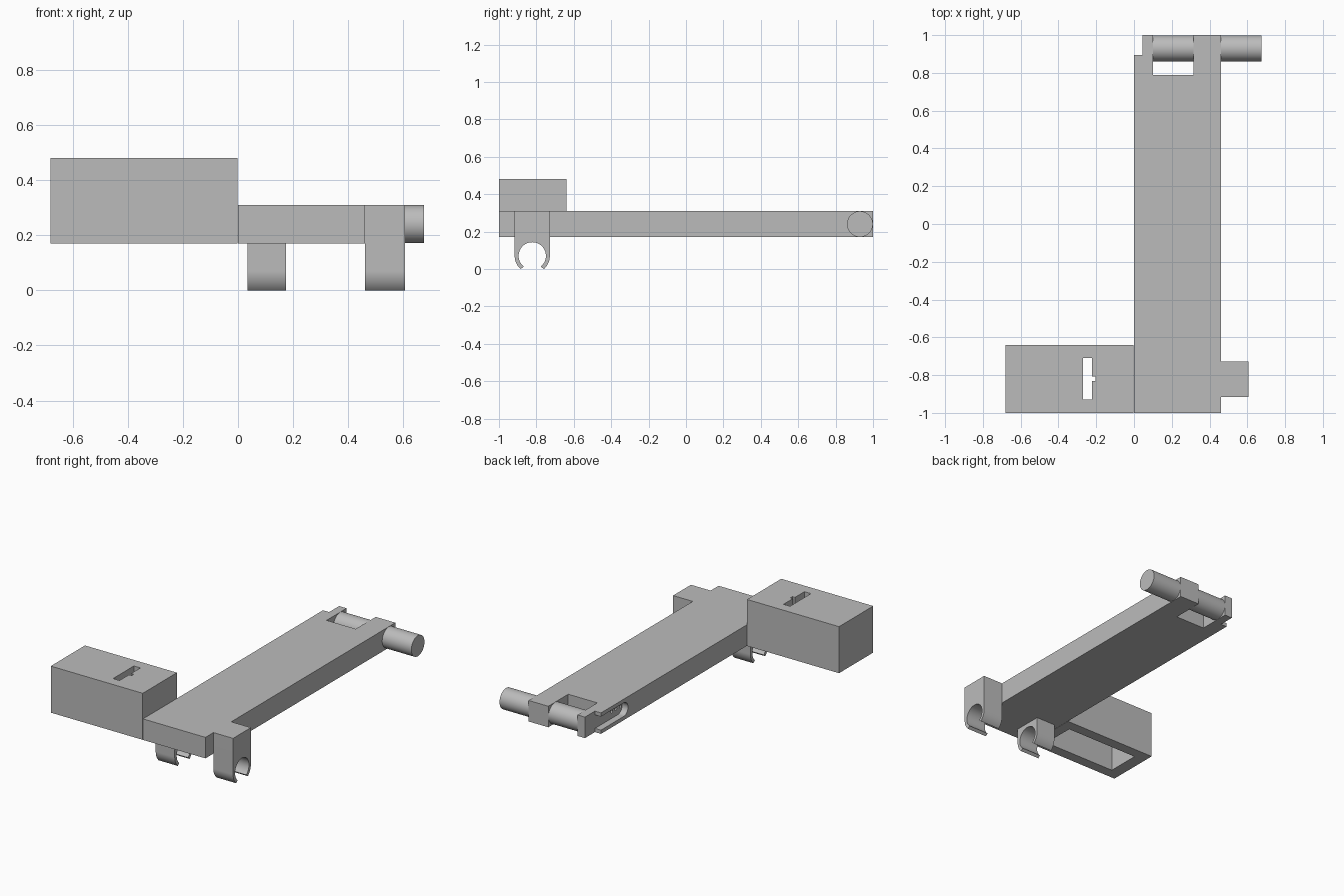
import bpy
import bmesh
import math
from mathutils import Vector

cube = bpy.data.objects.get("Cube")
if cube:
    bpy.data.objects.remove(cube, do_unlink=True)

grey = bpy.data.materials.new("plain grey")
grey.use_nodes = True
grey.diffuse_color = (0.5, 0.5, 0.5, 1)
grey.node_tree.nodes["Principled BSDF"].inputs["Base Color"].default_value = (0.5, 0.5, 0.5, 1)


def extrude(name, outline, start, end, axis="Z"):
    """Extrude an (x, y) outline along Z, or a (y, z) outline along X."""
    place = (lambda p: (p[0], p[1], start)) if axis == "Z" else (lambda p: (start, p[0], p[1]))
    move = Vector((0, 0, end - start)) if axis == "Z" else Vector((end - start, 0, 0))
    bm = bmesh.new()
    face = bm.faces.new([bm.verts.new(place(p)) for p in outline])
    result = bmesh.ops.extrude_face_region(bm, geom=[face])
    bmesh.ops.translate(bm, vec=move, verts=[v for v in result["geom"] if isinstance(v, bmesh.types.BMVert)])
    bmesh.ops.recalc_face_normals(bm, faces=bm.faces)
    mesh = bpy.data.meshes.new(name)
    bm.to_mesh(mesh)
    bm.free()
    mesh.materials.append(grey)
    obj = bpy.data.objects.new(name, mesh)
    bpy.context.collection.objects.link(obj)
    return obj


def rect(x0, x1, y0, y1):
    return [(x0, y0), (x1, y0), (x1, y1), (x0, y1)]


def arc(cx, cy, radius, first, last, steps):
    angles = [math.radians(first + (last - first) * i / steps) for i in range(steps + 1)]
    return [(cx + radius * math.cos(a), cy + radius * math.sin(a)) for a in angles]


def activate(obj):
    bpy.ops.object.select_all(action="DESELECT")
    obj.select_set(True)
    bpy.context.view_layer.objects.active = obj


def cut(obj, cutter):
    cutter.hide_render = True
    mod = obj.modifiers.new("cut", "BOOLEAN")
    mod.operation = "DIFFERENCE"
    mod.solver = "EXACT"
    mod.object = cutter
    activate(obj)
    bpy.ops.object.modifier_apply(modifier=mod.name)
    bpy.data.objects.remove(cutter, do_unlink=True)


def smooth(obj):
    activate(obj)
    bpy.ops.object.shade_smooth_by_angle(angle=math.radians(30))


BOTTOM, TOP, MIDDLE = 0.17, 0.31, 0.24

# Long arm with a forked end and a stepped corner
arm = extrude("arm", [(0, -1), (0.46, -1), (0.46, 1), (0.315, 1), (0.315, 0.79),
                      (0.1, 0.79), (0.1, 1), (0.045, 1), (0.045, 0.895), (0, 0.895)], BOTTOM, TOP)

# Round-ended channel in the arm's side, with three pin holes
channel = [(0.95, MIDDLE + 0.045)] + arc(0.655, MIDDLE, 0.045, 90, 270, 20) + [(0.95, MIDDLE - 0.045)]
cut(arm, extrude("channel_cutter", channel, -0.05, 0.044, "X"))
for y in (0.72, 0.675, 0.63):
    hole = arc(y, MIDDLE, 0.01, 0, 337.5, 15)
    cut(arm, extrude("pin_hole_cutter", hole, 0.02, 0.075, "X"))
smooth(arm)

# Cross rod through the fork
rod = extrude("cross_rod", arc(0.93, MIDDLE, 0.069, 0, 354.375, 63), 0.09, 0.675, "X")
smooth(rod)

# Box, hollow from below, with a keyed slot through its roof
box = extrude("box", rect(-0.68, -0.002, -1, -0.64), BOTTOM, 0.48)
cut(box, extrude("cavity_cutter", rect(-0.6, -0.07, -0.93, -0.71), 0.1, 0.41))
slot = [(-0.27, -0.93), (-0.222, -0.93), (-0.222, -0.83), (-0.203, -0.83),
        (-0.203, -0.808), (-0.222, -0.808), (-0.222, -0.71), (-0.27, -0.71)]
cut(box, extrude("slot_cutter", slot, 0.35, 0.55))

# Two open snap clips under the arm
for name, x0, x1, top in (("inner_clip", 0.035, 0.175, BOTTOM), ("outer_clip", 0.46, 0.605, TOP)):
    cy, cz, outer, inner = -0.822, 0.07, 0.094, 0.073
    outline = [(cy - outer, top)] + arc(cy, cz, outer, 180, 229, 16)
    outline += arc(cy, cz, inner, 231, -51, 48)
    outline += arc(cy, cz, outer, -49, 0, 16) + [(cy + outer, top)]
    smooth(extrude(name, outline, x0, x1, "X"))
